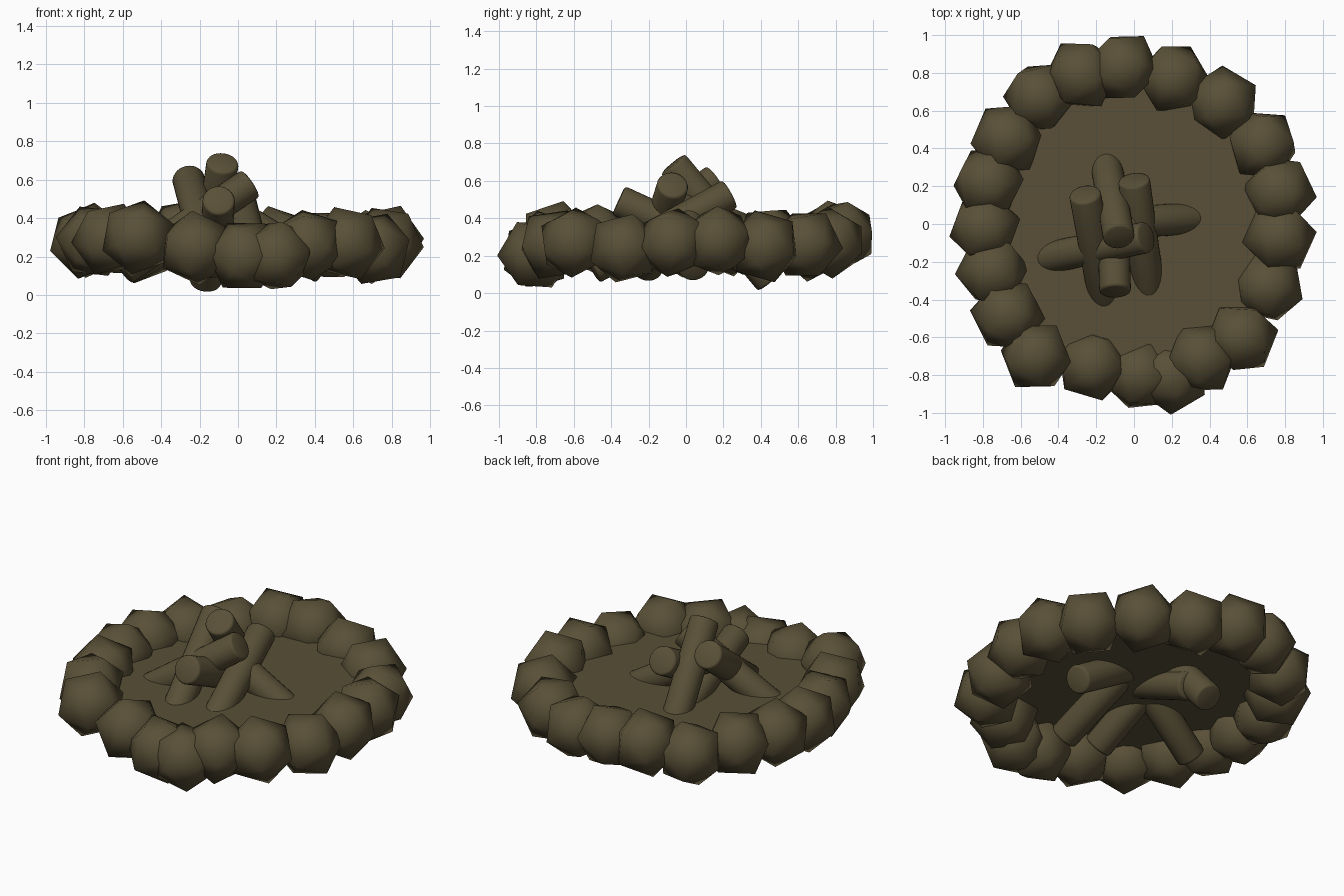
import bpy, math, random
from mathutils import Vector

if "Cube" in bpy.data.objects:
    bpy.data.objects.remove(bpy.data.objects["Cube"])

random.seed(4)

mat = bpy.data.materials.new("olive brown")
mat.diffuse_color = (0.100, 0.080, 0.038, 1)
mat.use_nodes = True
mat.node_tree.nodes["Principled BSDF"].inputs["Base Color"].default_value = mat.diffuse_color


def finish(name, smooth=True):
    ob = bpy.context.object
    ob.name = name
    ob.data.materials.append(mat)
    for p in ob.data.polygons:
        p.use_smooth = smooth
    return ob


# ring of rough stones: x, y, z of each centre
stones = [
    (-0.06, 0.83, 0.31), (-0.28, 0.79, 0.31), (-0.50, 0.67, 0.255), (-0.67, 0.45, 0.28),
    (-0.77, 0.22, 0.285), (-0.79, -0.02, 0.28), (-0.75, -0.25, 0.28), (-0.67, -0.48, 0.29),
    (-0.52, -0.70, 0.30), (-0.22, -0.75, 0.245), (0.03, -0.80, 0.205), (0.20, -0.81, 0.205),
    (0.36, -0.71, 0.26), (0.57, -0.60, 0.27), (0.71, -0.33, 0.24), (0.77, -0.07, 0.27),
    (0.77, 0.17, 0.28), (0.68, 0.42, 0.25), (0.47, 0.64, 0.26), (0.21, 0.77, 0.27),
]
for i, pos in enumerate(stones):
    rot = [random.uniform(0, math.tau) for _ in range(3)]
    bpy.ops.mesh.primitive_ico_sphere_add(subdivisions=1, radius=0.2, location=pos, rotation=rot)
    finish(f"stone_{i + 1}")

# thin ash bed inside the ring
bpy.ops.mesh.primitive_circle_add(vertices=32, radius=0.77, fill_type='NGON', location=(0, 0, 0.292))
finish("ash_bed", smooth=False)

# leaning logs with softened ends: upper end, lower end
logs = [
    ((-0.26, 0.16, 0.61), (-0.14, -0.49, 0.15)),
    ((0.00, 0.235, 0.53), (0.10, -0.50, 0.13)),
    ((-0.08, -0.07, 0.69), (-0.17, 0.45, 0.065)),
    ((-0.10, -0.36, 0.495), (-0.12, 0.35, 0.17)),
    ((0.065, -0.07, 0.58), (-0.60, -0.21, 0.13)),
    ((-0.15, 0.00, 0.50), (0.45, 0.04, 0.135)),
]
for i, (top, bottom) in enumerate(logs):
    a, b = Vector(top), Vector(bottom)
    d = a - b
    bpy.ops.mesh.primitive_cylinder_add(vertices=28, radius=0.084, depth=d.length,
                                        location=(a + b) / 2,
                                        rotation=d.to_track_quat('Z', 'Y').to_euler())
    log = finish(f"log_{i + 1}")
    bev = log.modifiers.new("soft ends", 'BEVEL')
    bev.width = 0.015
    bev.segments = 2
    bev.limit_method = 'ANGLE'
    bev.angle_limit = math.radians(40)
